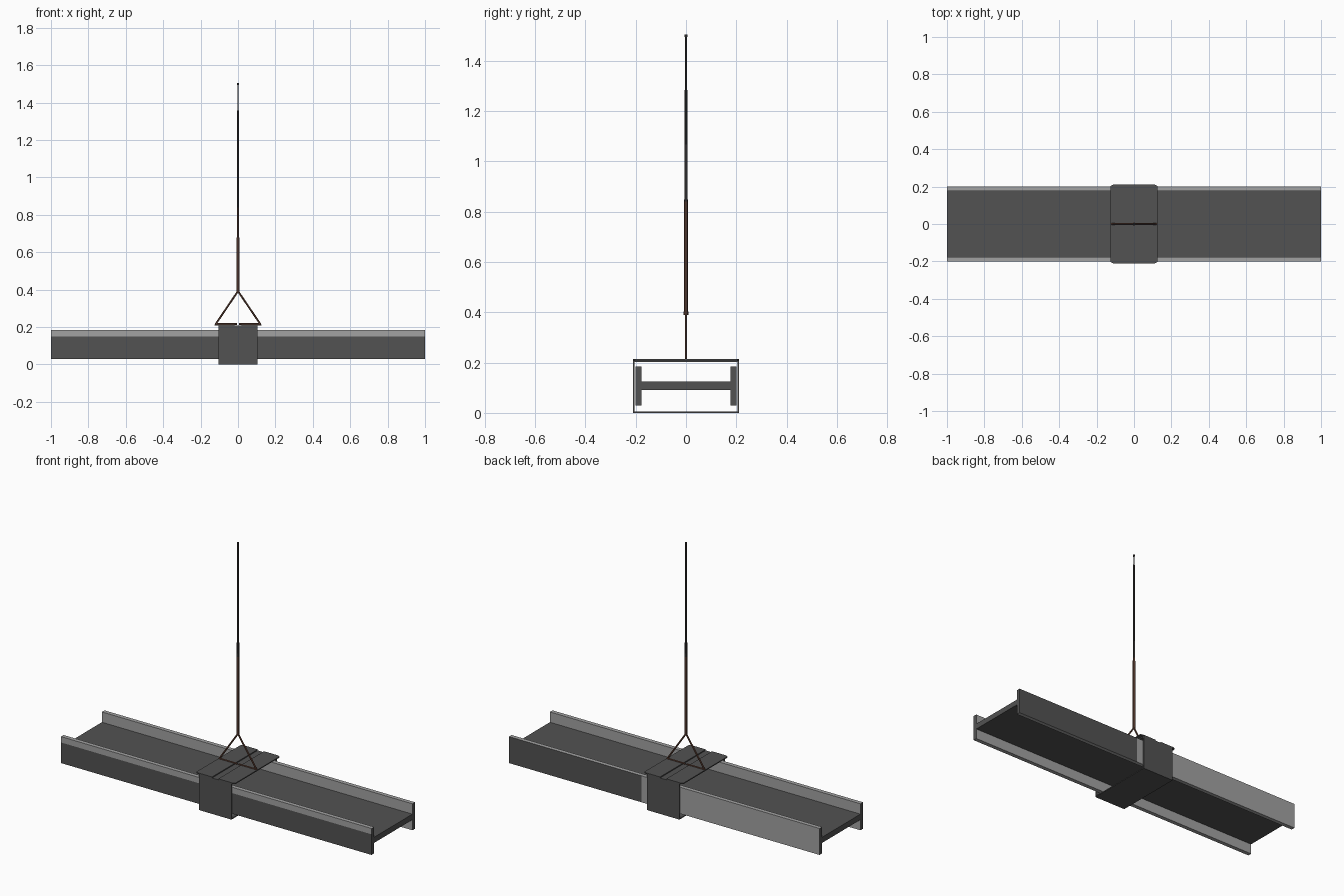
import bpy, bmesh, math
from mathutils import Vector

if "Cube" in bpy.data.objects:
    bpy.data.objects.remove(bpy.data.objects["Cube"])


def material(name, rgb):
    m = bpy.data.materials.new(name)
    m.diffuse_color = (*rgb, 1)
    m.use_nodes = True
    m.node_tree.nodes["Principled BSDF"].inputs["Base Color"].default_value = m.diffuse_color
    return m


dark = material("dark steel", (0.085, 0.085, 0.085))
light = material("worn light steel", (0.36, 0.36, 0.36))
rust = material("rusty brown", (0.13, 0.06, 0.04))
black = material("dark cable", (0.045, 0.04, 0.038))


def finish(name, bm, mats):
    bmesh.ops.recalc_face_normals(bm, faces=bm.faces)
    me = bpy.data.meshes.new(name)
    bm.to_mesh(me)
    bm.free()
    for m in mats:
        me.materials.append(m)
    ob = bpy.data.objects.new(name, me)
    bpy.context.collection.objects.link(ob)
    return ob


def prism(name, pts, vec, mats):
    """Extrude a closed outline along a vector."""
    bm = bmesh.new()
    f = bm.faces.new([bm.verts.new(p) for p in pts])
    ext = bmesh.ops.extrude_face_region(bm, geom=[f])
    bmesh.ops.translate(bm, vec=vec, verts=[v for v in ext["geom"] if isinstance(v, bmesh.types.BMVert)])
    return finish(name, bm, mats)


def box(name, x0, x1, y0, y1, z0, z1, mat):
    pts = [(x0, y0, z0), (x1, y0, z0), (x1, y1, z0), (x0, y1, z0)]
    return prism(name, pts, (0, 0, z1 - z0), [mat])


# H-section beam, lying on its side
Y, YI, ZB, ZT, W0, W1 = 0.2, 0.176, 0.03, 0.184, 0.091, 0.124
outline = [(-Y, ZB), (-YI, ZB), (-YI, W0), (YI, W0), (YI, ZB), (Y, ZB),
           (Y, ZT), (YI, ZT), (YI, W1), (-YI, W1), (-YI, ZT), (-Y, ZT)]
beam = prism("beam", [(-1, y, z) for y, z in outline], (2, 0, 0), [dark, light])
bm = bmesh.new()
bm.from_mesh(beam.data)
# cut only the outer flange faces where their colour changes
for side, co, no in ((-1, (0, 0, 0.15), (0, 0, 1)), (1, (0.145, 0, 0), (1, 0, 0))):
    fs = [f for f in bm.faces if f.normal.y * side > 0.9 and f.calc_center_median().y * side > 0.19]
    geom = fs + list({e for f in fs for e in f.edges}) + list({v for f in fs for v in f.verts})
    bmesh.ops.bisect_plane(bm, geom=geom, plane_co=co, plane_no=no)
bm.normal_update()
for f in bm.faces:
    c, n = f.calc_center_median(), f.normal
    is_web = abs(n.z) > 0.9 and abs(c.y) < 0.1
    front_low = c.y < -0.19 and n.y < -0.9 and c.z < 0.15
    back_right = c.y > 0.19 and n.y > 0.9 and c.x > 0.145
    f.material_index = 0 if abs(n.x) > 0.9 or is_web or front_low or back_right else 1
bm.to_mesh(beam.data)
bm.free()

# sheet strap wrapped around the beam
box("strap_bottom", -0.105, 0.105, -0.21, 0.21, 0, 0.006, dark)
for s, n in ((-1, "front"), (1, "back")):
    box("strap_side_" + n, -0.105, 0.105, *sorted((s * 0.204, s * 0.21)), 0.006, 0.207, dark)
box("strap_top", -0.105, 0.105, -0.21, 0.21, 0.203, 0.209, dark)
for s, n in ((-1, "left"), (1, "right")):
    flap = [(s * 0.02, -0.21), (s * 0.112, -0.21), (s * 0.125, -0.203),
            (s * 0.125, 0.203), (s * 0.112, 0.21), (s * 0.02, 0.21)]
    prism("strap_flap_" + n, [(x, y, 0.209) for x, y in flap], (0, 0, 0.006), [dark])


def rope(name, a, b, ra, rb, mat, sides=6):
    """Tapered rod between two points."""
    a, b = Vector(a), Vector(b)
    bm = bmesh.new()
    bmesh.ops.create_cone(bm, cap_ends=True, segments=sides, radius1=ra, radius2=rb, depth=(b - a).length)
    bmesh.ops.rotate(bm, matrix=(b - a).to_track_quat('Z', 'Y').to_matrix(), verts=bm.verts)
    bmesh.ops.translate(bm, vec=(a + b) / 2, verts=bm.verts)
    return finish(name, bm, [mat])


# sling triangle
for s, n in ((-1, "left"), (1, "right")):
    rope("sling_leg_" + n, (s * 0.12, 0, 0.215), (0, 0, 0.392), 0.005, 0.005, rust)
    rope("sling_foot_" + n, (s * 0.122, 0, 0.216), (s * 0.005, 0, 0.216), 0.005, 0.005, rust)

# hanging cable: rusty lower length, dark tapering upper length
rope("cable_lower", (0, 0, 0.39), (0, 0, 0.84), 0.009, 0.007, rust)
rope("cable_upper", (0, 0, 0.84), (0, 0, 1.495), 0.007, 0.004, black)
rope("cable_tip", (0, 0, 1.495), (0, 0, 1.505), 0.006, 0.006, black)
